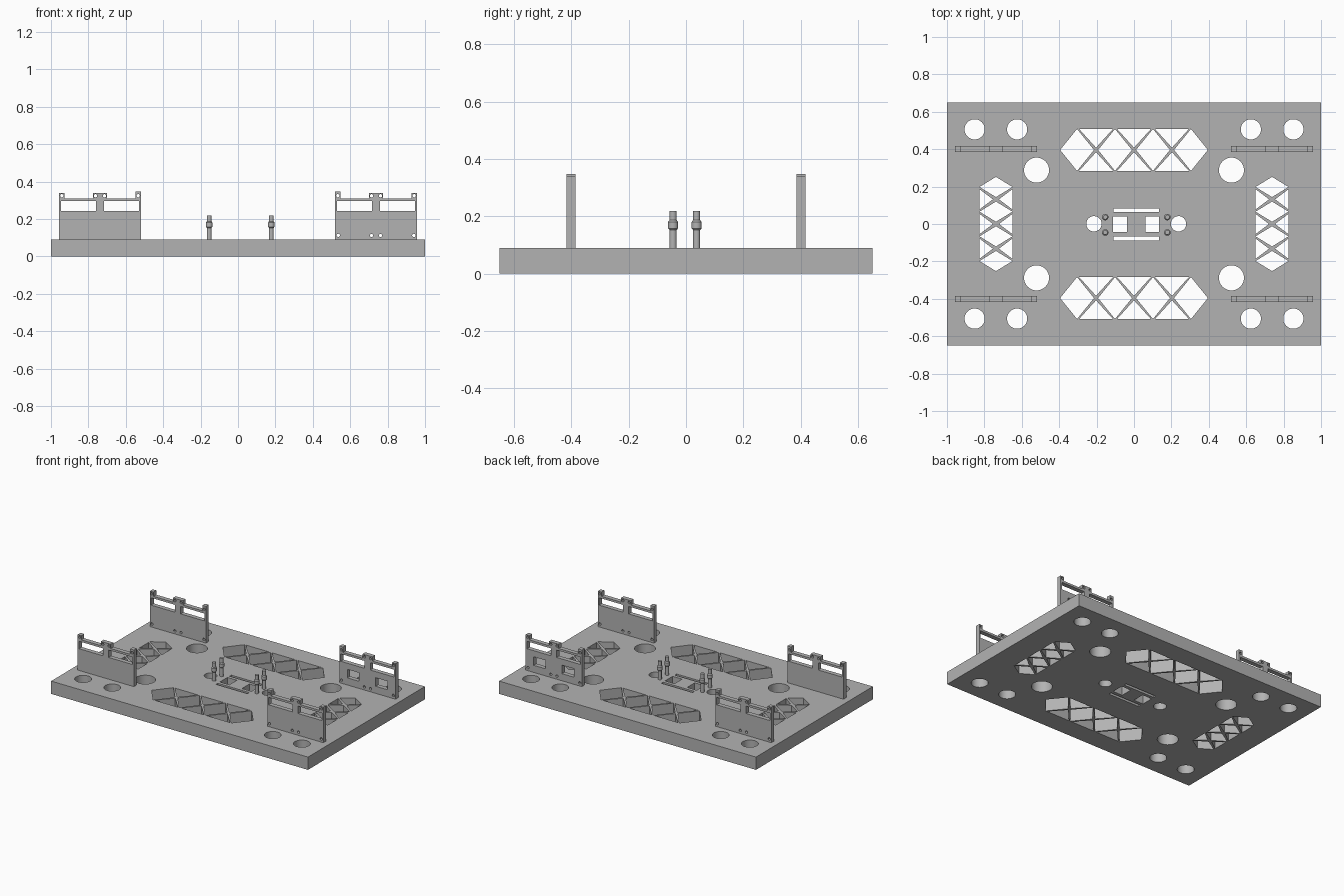
import bpy, bmesh, math
from mathutils import Matrix, Vector

cube = bpy.data.objects.get("Cube")
if cube:
    bpy.data.objects.remove(cube, do_unlink=True)

grey = bpy.data.materials.new("plain grey")
grey.use_nodes = True
GREY = (0.45, 0.45, 0.45, 1)
grey.diffuse_color = GREY
grey.node_tree.nodes["Principled BSDF"].inputs["Base Color"].default_value = GREY

PLATE_TOP = 0.09


def rect(x0, x1, y0, y1):
    return [(x0, y0), (x1, y0), (x1, y1), (x0, y1)]


def circle(x, y, r, n=40):
    return [(x + r * math.cos(i * math.tau / n), y + r * math.sin(i * math.tau / n))
            for i in range(n)]


def finish(obj):
    obj.data.materials.clear()
    obj.data.materials.append(grey)
    bpy.ops.object.select_all(action='DESELECT')
    obj.select_set(True)
    bpy.context.view_layer.objects.active = obj
    bpy.ops.object.shade_smooth_by_angle(angle=math.radians(30))


def extrude_loops(name, loops, thickness, matrix):
    """Fill an outline with holes and give it thickness."""
    curve = bpy.data.curves.new(name, 'CURVE')
    curve.dimensions = '2D'
    curve.fill_mode = 'BOTH'
    curve.extrude = thickness / 2
    for loop in loops:
        spline = curve.splines.new('POLY')
        spline.points.add(len(loop) - 1)
        for point, (x, y) in zip(spline.points, loop):
            point.co = (x, y, 0, 1)
        spline.use_cyclic_u = True
    temp = bpy.data.objects.new(name + "_outline", curve)
    bpy.context.collection.objects.link(temp)
    bpy.context.view_layer.update()
    graph = bpy.context.evaluated_depsgraph_get()
    mesh = bpy.data.meshes.new_from_object(temp.evaluated_get(graph))
    bpy.data.objects.remove(temp, do_unlink=True)
    bm = bmesh.new()
    bm.from_mesh(mesh)
    bmesh.ops.remove_doubles(bm, verts=bm.verts, dist=0.0001)
    bmesh.ops.transform(bm, matrix=matrix, verts=bm.verts)
    bmesh.ops.recalc_face_normals(bm, faces=bm.faces)
    bm.to_mesh(mesh)
    bm.free()
    mesh.name = name
    obj = bpy.data.objects.new(name, mesh)
    bpy.context.collection.objects.link(obj)
    finish(obj)


def truss(cx, cy, pitch, half, gap, upright=False):
    """Row of diamonds and triangles that leaves crossed struts between them."""
    loops = []
    wide = pitch / 2 - gap
    for i in range(4):
        m = (i - 1.5) * pitch
        loops.append([(m - wide, 0), (m, -half), (m + wide, 0), (m, half)])
    for i in (-1, 0, 1):
        m = i * pitch
        for s in (-1, 1):
            loops.append([(m - wide, s * half), (m + wide, s * half),
                          (m, s * half * 2 * gap / pitch)])
    return [[(cx + y, cy + x) if upright else (cx + x, cy + y) for x, y in lp]
            for lp in loops]


# Base plate with round holes, truss windows and the central cutouts
cuts = [rect(-1, 1, -0.65, 0.65)]
for sx in (-1, 1):
    for sy in (-1, 1):
        cuts += [circle(sx * 0.852, sy * 0.506, 0.054),
                 circle(sx * 0.625, sy * 0.506, 0.054),
                 circle(sx * 0.521, sy * 0.288, 0.067)]
    cuts += truss(0, sx * 0.396, 0.203, 0.112, 0.011)
    cuts += truss(sx * 0.738, 0, 0.132, 0.088, 0.012, upright=True)
CX, CY = 0.012, -0.002
for s in (-1, 1):
    cuts.append(circle(CX + s * 0.226, CY + 0.003, 0.041))
    cuts.append(rect(CX + s * 0.086 - 0.037, CX + s * 0.086 + 0.037, CY - 0.042, CY + 0.042))
    cuts.append(rect(CX - 0.122, CX + 0.122, CY + s * 0.075 - 0.01, CY + s * 0.075 + 0.01))
extrude_loops("base_plate", cuts, PLATE_TOP, Matrix.Translation((0, 0, PLATE_TOP / 2)))


# Upright brackets: wall, rail, end posts and a middle tab
def bracket(name, side, y, peg_holes, wall_windows):
    w, rail, post = 0.2185, 0.31, 0.19
    outline = [(-w, PLATE_TOP), (w, PLATE_TOP), (w, 0.34), (post, 0.34), (post, rail),
               (0.038, rail), (0.038, 0.34), (-0.038, 0.34), (-0.038, rail),
               (-post, rail), (-post, 0.348), (-w, 0.348)]
    loops = [outline]
    for s in (-1, 1):
        loops.append(rect(s * 0.115 - 0.093, s * 0.115 + 0.093, 0.243, 0.295))
        loops += [circle(s * 0.204, 0.324, 0.009, 12), circle(s * 0.024, 0.324, 0.009, 12)]
        if peg_holes:
            loops += [circle(s * 0.202, 0.112, 0.009, 12), circle(s * 0.024, 0.112, 0.009, 12)]
        if wall_windows:
            loops.append(rect(s * 0.11 - 0.046, s * 0.11 + 0.046, 0.14, 0.2))
    loops = [[(side * u, z) for u, z in lp] for lp in loops]
    matrix = Matrix.Translation((side * 0.738, y, 0)) @ Matrix.Rotation(math.pi / 2, 4, 'X')
    extrude_loops(name, loops, 0.031, matrix)


bracket("front_left_bracket", 1, -0.401, True, False)
bracket("front_right_bracket", -1, -0.401, False, False)
bracket("back_left_bracket", 1, 0.401, True, True)
bracket("back_right_bracket", -1, 0.401, True, False)


# Locating pins with a raised collar
def pin(name, x, y):
    profile = [(0, PLATE_TOP), (0.0125, PLATE_TOP), (0.0125, 0.152), (0.0175, 0.158),
               (0.0175, 0.18), (0.0125, 0.187), (0.0125, 0.219), (0, 0.219)]
    bm = bmesh.new()
    verts = [bm.verts.new((r, 0, z)) for r, z in profile]
    edges = [bm.edges.new(pair) for pair in zip(verts, verts[1:])]
    bmesh.ops.spin(bm, geom=verts + edges, axis=Vector((0, 0, 1)), cent=(0, 0, 0),
                   angle=math.tau, steps=24)
    bmesh.ops.remove_doubles(bm, verts=bm.verts, dist=0.0001)
    bmesh.ops.recalc_face_normals(bm, faces=bm.faces)
    mesh = bpy.data.meshes.new(name)
    bm.to_mesh(mesh)
    bm.free()
    obj = bpy.data.objects.new(name, mesh)
    obj.location = (x, y, 0)
    bpy.context.collection.objects.link(obj)
    finish(obj)


for sx, side in ((-1, "right"), (1, "left")):
    for sy, end in ((-1, "front"), (1, "back")):
        pin(f"{end}_{side}_pin", CX + sx * 0.166, CY - 0.002 + sy * 0.041)
